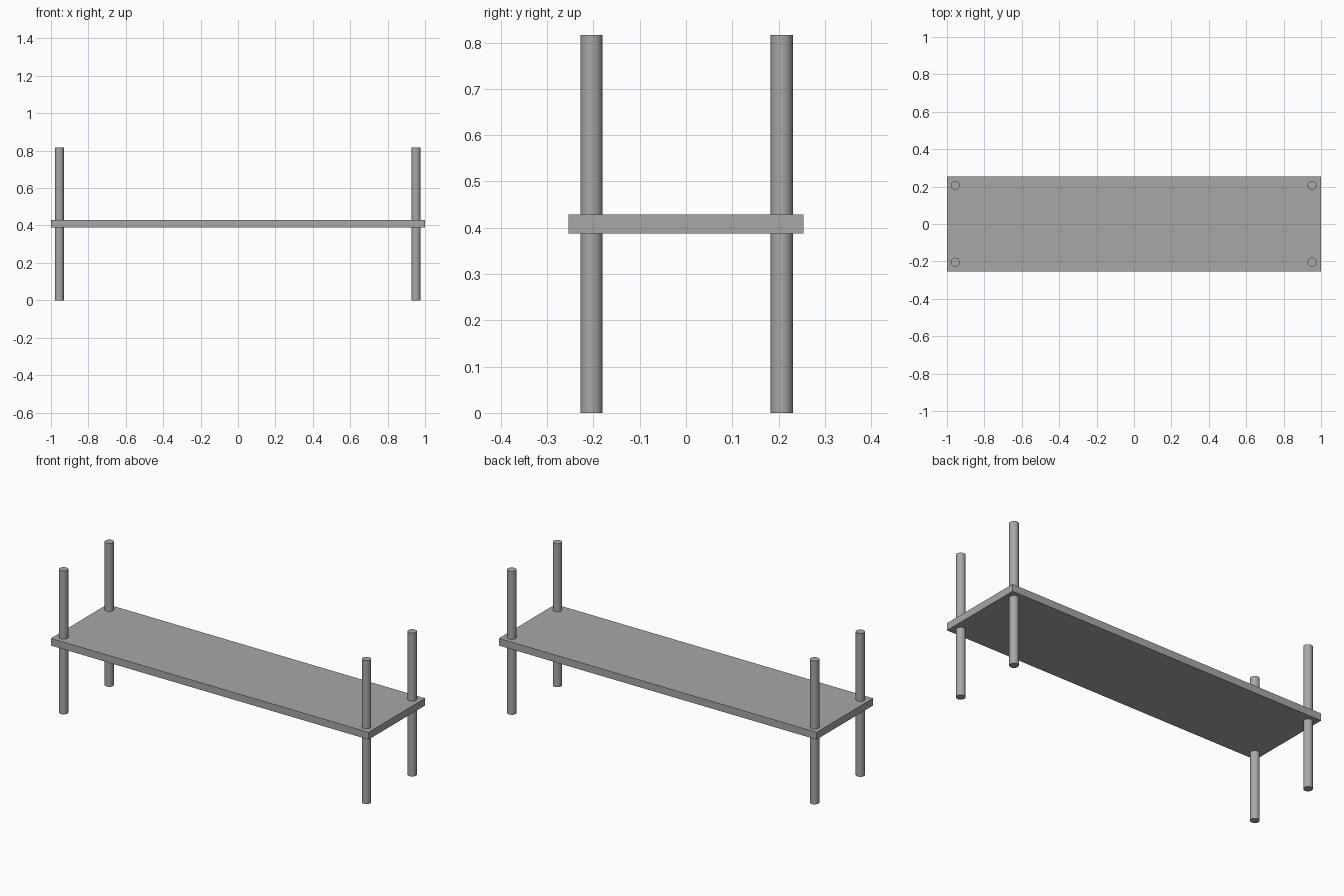
import bpy

if "Cube" in bpy.data.objects:
    bpy.data.objects.remove(bpy.data.objects["Cube"])

LEG_RADIUS = 0.024
HEIGHT = 0.816
BOARD_BOTTOM, BOARD_TOP = 0.388, 0.429

# Dark grey finish shared by all parts
grey = bpy.data.materials.new("dark_grey")
grey.diffuse_color = (0.39, 0.39, 0.39, 1)
grey.use_nodes = True
grey.node_tree.nodes["Principled BSDF"].inputs["Base Color"].default_value = grey.diffuse_color


def add_post(name, x, y):
    bpy.ops.mesh.primitive_cylinder_add(
        vertices=32, radius=LEG_RADIUS, depth=HEIGHT, location=(x, y, HEIGHT / 2))
    post = bpy.context.object
    post.name = name
    post.data.materials.append(grey)
    bpy.ops.object.shade_smooth_by_angle()


# Flat shelf board
bpy.ops.mesh.primitive_cube_add(size=1, location=(0, 0, (BOARD_BOTTOM + BOARD_TOP) / 2))
board = bpy.context.object
board.name = "shelf_board"
board.scale = (2.0, 0.508, BOARD_TOP - BOARD_BOTTOM)
bpy.ops.object.transform_apply(location=False, rotation=False, scale=True)
board.data.materials.append(grey)

# Four round posts running through the board corners
for side, x in (("left", -0.955), ("right", 0.952)):
    for end, y in (("front", -0.204), ("back", 0.207)):
        add_post(f"{end}_{side}_post", x, y)
